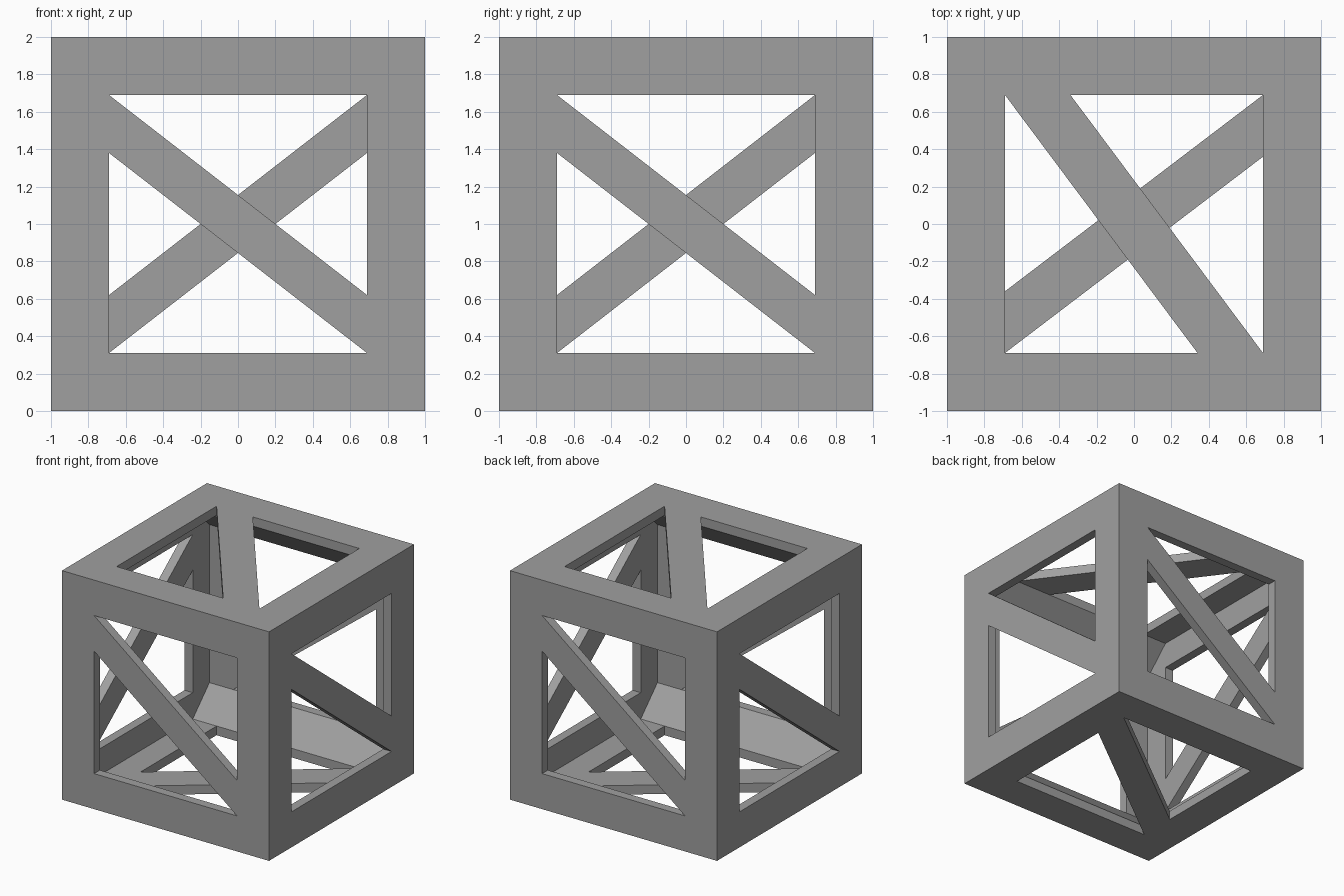
import bpy
import bmesh
from mathutils import Vector

HALF, HOLE, WALL = 1.0, 0.69, 0.08
INNER = HALF - WALL

cube = bpy.data.objects.get("Cube")
if cube:
    bpy.data.objects.remove(cube, do_unlink=True)

# One flat grey for the whole frame
grey = bpy.data.materials.new("matte grey")
grey.use_nodes = True
color = (0.35, 0.35, 0.35, 1)
grey.diffuse_color = color
grey.node_tree.nodes["Principled BSDF"].inputs["Base Color"].default_value = color


def finish(name, bm):
    bmesh.ops.recalc_face_normals(bm, faces=bm.faces)
    mesh = bpy.data.meshes.new(name)
    bm.to_mesh(mesh)
    bm.free()
    mesh.materials.append(grey)
    obj = bpy.data.objects.new(name, mesh)
    obj.location.z = HALF
    bpy.context.collection.objects.link(obj)


def panel(name, u, v, n, brace):
    """Square wall with a diagonal brace; its outer rim is mitred at 45 degrees."""
    u, v, n = Vector(u), Vector(v), Vector(n)
    bm = bmesh.new()

    def layer(rim, depth):
        signs = ((-1, 1), (1, 1), (1, -1), (-1, -1))
        flat = [(a * rim, b * rim) for a, b in signs]
        flat += [(a * HOLE, b * HOLE) for a, b in signs]
        flat += [(-HOLE, HOLE - brace), (HOLE, brace - HOLE)]
        return [bm.verts.new(u * a + v * b + n * depth) for a, b in flat]

    outer, inner = layer(HALF, HALF), layer(INNER, INNER)
    # Four rails and the brace, on both skins
    for ids in ((0, 1, 5, 4), (1, 2, 6, 9, 5), (2, 3, 7, 6), (3, 0, 4, 8, 7), (4, 9, 6, 8)):
        bm.faces.new([outer[i] for i in ids])
        bm.faces.new([inner[i] for i in reversed(ids)])
    # Mitred rim and the edges of the two triangular openings
    for loop in ((0, 1, 2, 3), (4, 5, 9), (8, 6, 7)):
        for i, j in zip(loop, loop[1:] + loop[:1]):
            bm.faces.new((outer[i], outer[j], inner[j], inner[i]))
    finish(name, bm)


X, Y, Z = Vector((1, 0, 0)), Vector((0, 1, 0)), Vector((0, 0, 1))
panel("front_panel", X, Z, -Y, 0.31)
panel("back_panel", -X, Z, Y, 0.31)
panel("left_panel", Y, Z, X, 0.31)
panel("right_panel", -Y, Z, -X, 0.31)
panel("bottom_panel", X, -Y, -Z, 0.33)
panel("top_panel", -Y, -X, Z, 0.35)


def corner_wedge(name, sy, sz):
    """Triangular strip filling an inside corner along x."""
    bm = bmesh.new()
    section = ((INNER, INNER), (HOLE, INNER), (INNER, HOLE))
    ends = [[bm.verts.new((x, y * sy, z * sz)) for y, z in section]
            for x in (-INNER, INNER)]
    for end in ends:
        bm.faces.new(end)
    for i in range(3):
        j = (i + 1) % 3
        bm.faces.new((ends[0][i], ends[0][j], ends[1][j], ends[1][i]))
    finish(name, bm)


for side, sy in (("front", -1), ("back", 1)):
    for level, sz in (("bottom", -1), ("top", 1)):
        corner_wedge(f"{side}_{level}_wedge", sy, sz)
